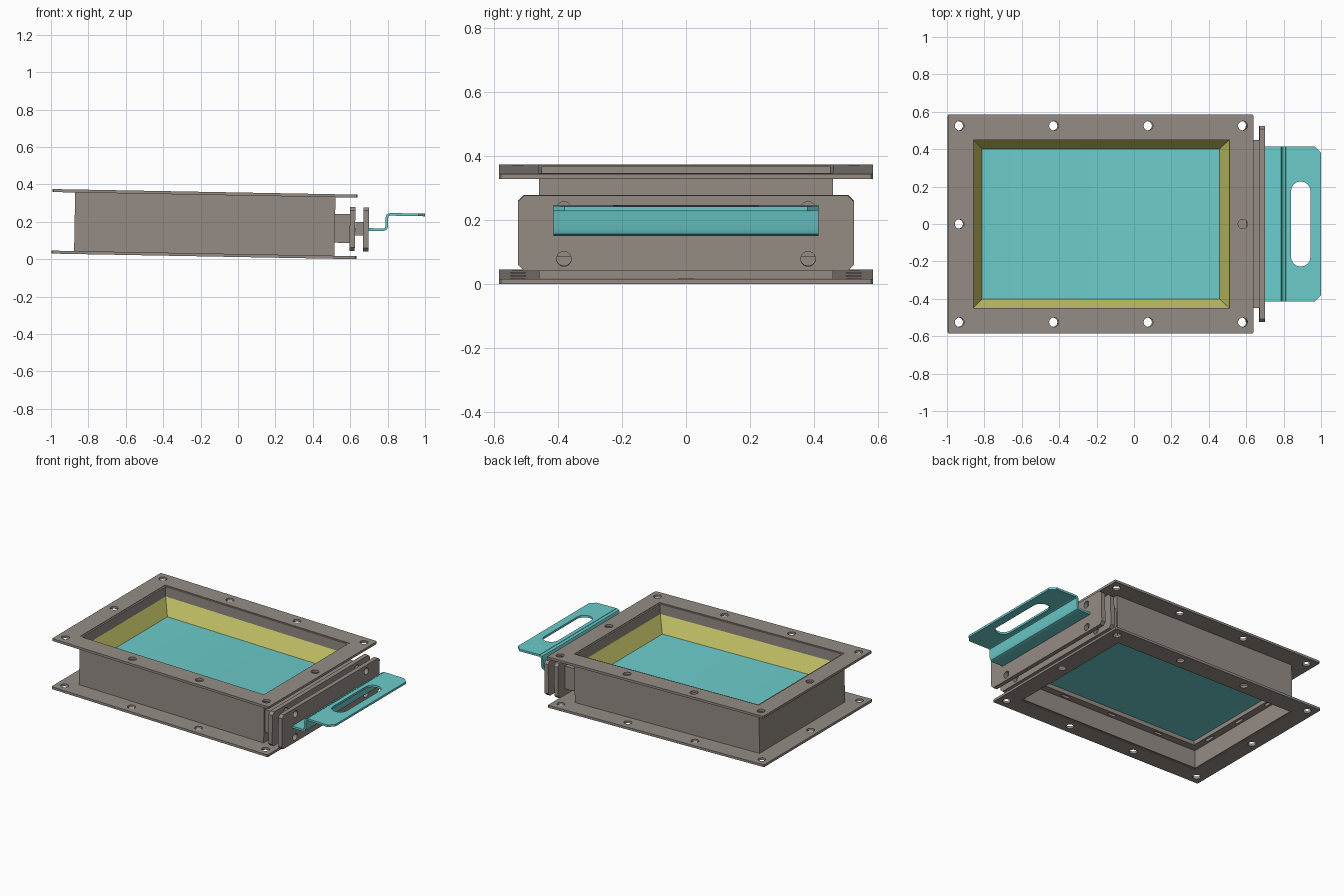
import bpy, bmesh, math
from mathutils import Matrix, Vector

cube = bpy.data.objects.get("Cube")
if cube:
    bpy.data.objects.remove(cube, do_unlink=True)


def material(name, rgb):
    m = bpy.data.materials.new(name)
    m.use_nodes = True
    m.diffuse_color = (*rgb, 1)
    m.node_tree.nodes["Principled BSDF"].inputs["Base Color"].default_value = (*rgb, 1)
    return m


GREY = material("warm grey steel", (0.30, 0.265, 0.235))
TEAL = material("teal blade", (0.15, 0.60, 0.60))
YELLOW = material("yellow seal", (0.60, 0.59, 0.145))

# The whole assembly leans slightly down toward its handle
TILT = Matrix.Rotation(0.0183, 4, 'Y')
# Orientation of the drawing plane: flat, facing x, or facing y
FLAT = Matrix.Identity(4)
FACE_X = Matrix(((0, 0, 1, 0), (1, 0, 0, 0), (0, 1, 0, 0), (0, 0, 0, 1)))
FACE_Y = Matrix.Rotation(math.pi / 2, 4, 'X')


def finish(name, mesh, mat):
    mesh.materials.clear()
    mesh.materials.append(mat)
    obj = bpy.data.objects.new(name, mesh)
    bpy.context.collection.objects.link(obj)
    obj.matrix_world = TILT
    bpy.ops.object.select_all(action='DESELECT')
    obj.select_set(True)
    bpy.context.view_layer.objects.active = obj
    bpy.ops.object.shade_smooth_by_angle(angle=math.radians(35))
    return obj


def rect(x0, x1, y0, y1, c=0):
    """Rectangle loop with optional corner chamfer c."""
    if c == 0:
        return [(x0, y0), (x1, y0), (x1, y1), (x0, y1)]
    return [(x0 + c, y0), (x1 - c, y0), (x1, y0 + c), (x1, y1 - c),
            (x1 - c, y1), (x0 + c, y1), (x0, y1 - c), (x0, y0 + c)]


def capsule(cx, cy, r, half=0.0, n=24):
    """Circle, or a slot stretched along its second axis."""
    pts = []
    for i in range(n):
        a = 2 * math.pi * (i + 0.5) / n
        pts.append((cx + r * math.cos(a), cy + r * math.sin(a) + math.copysign(half, math.sin(a))))
    return pts


def slab(name, loops, lo, hi, mat, plane=FLAT):
    """Extrude an outline with holes from lo to hi along the plane normal."""
    curve = bpy.data.curves.new(name, 'CURVE')
    curve.dimensions = '2D'
    curve.fill_mode = 'BOTH'
    curve.extrude = (hi - lo) / 2
    for loop in loops:
        s = curve.splines.new('POLY')
        s.points.add(len(loop) - 1)
        for p, (x, y) in zip(s.points, loop):
            p.co = (x, y, 0, 1)
        s.use_cyclic_u = True
    temp = bpy.data.objects.new(name + " outline", curve)
    bpy.context.collection.objects.link(temp)
    deps = bpy.context.evaluated_depsgraph_get()
    mesh = bpy.data.meshes.new_from_object(temp.evaluated_get(deps))
    bpy.data.objects.remove(temp, do_unlink=True)
    mesh.transform(plane @ Matrix.Translation((0, 0, (lo + hi) / 2)))
    bm = bmesh.new()
    bm.from_mesh(mesh)
    bmesh.ops.remove_doubles(bm, verts=bm.verts, dist=0.0001)
    bmesh.ops.recalc_face_normals(bm, faces=bm.faces)
    bm.to_mesh(mesh)
    bm.free()
    mesh.name = name
    return finish(name, mesh, mat)


# Flanges with bolt holes
outer = rect(-0.877, 0.515, -0.46, 0.46)
inner = rect(-0.866, 0.504, -0.45, 0.45)
bolts = [capsule(x, y, 0.025) for x in (-0.94, -0.435, 0.07, 0.575) for y in (-0.525, 0.525)]
bolts += [capsule(x, 0, 0.025) for x in (-0.94, 0.575)]
for name, z in (("bottom_flange", 0.012), ("top_flange", 0.341)):
    slab(name, [rect(-0.998, 0.633, -0.585, 0.585, 0.006), outer] + bolts, z, z + 0.016, GREY)

# Housing walls
slab("housing_walls", [outer, inner], 0.016, 0.353, GREY)

# Slotted ledge under the blade
slots = []
for y in (-0.28, 0, 0.28):
    for x in (-0.84, 0.48):
        slots.append(capsule(x, y, 0.01, 0.022, 12))
for x in (-0.55, -0.18, 0.19):
    for y in (-0.425, 0.425):
        slots.append([(x + v, y + u) for u, v in capsule(0, 0, 0.01, 0.022, 12)])
slab("blade_ledge", [inner, rect(-0.815, 0.455, -0.40, 0.40)] + slots, 0.137, 0.165, GREY)

# Sloped seal around the opening
bm = bmesh.new()
rings = []
for loop, z in ((inner, 0.18), (inner, 0.285), (rect(-0.815, 0.455, -0.40, 0.40), 0.18)):
    rings.append([bm.verts.new((x, y, z)) for x, y in loop])
for a, b in ((0, 1), (1, 2), (2, 0)):
    for i in range(4):
        j = (i + 1) % 4
        bm.faces.new((rings[a][i], rings[a][j], rings[b][j], rings[b][i]))
bmesh.ops.recalc_face_normals(bm, faces=bm.faces)
seal = bpy.data.meshes.new("sloped_seal")
bm.to_mesh(seal)
bm.free()
finish("sloped_seal", seal, YELLOW)

# Neck, end plates and spacer where the blade leaves the housing
slab("neck", [rect(-0.45, 0.45, 0.098, 0.252)], 0.514, 0.598, GREY, FACE_X)
slab("spacer", [rect(-0.45, 0.45, 0.138, 0.212)], 0.624, 0.668, GREY, FACE_X)
plate_bolts = [capsule(y, z, 0.023) for y in (-0.382, 0.382) for z in (0.092, 0.248)]
for name, x in (("inner_end_plate", 0.594), ("outer_end_plate", 0.667)):
    slab(name, [rect(-0.525, 0.525, 0.055, 0.29, 0.018)] + plate_bolts, x, x + 0.029, GREY, FACE_X)

# Sliding blade, with an upward bend leading to the grip
path = [(-0.866, 0.172), (0.775, 0.172), (0.787, 0.177), (0.792, 0.189),
        (0.792, 0.238), (0.796, 0.250), (0.808, 0.255)]
half = 0.007
sides = ([], [])
for i, p in enumerate(path):
    d = Vector(path[min(i + 1, len(path) - 1)]) - Vector(path[max(i - 1, 0)])
    if i in (1, 4):
        d = Vector(path[i]) - Vector(path[i - 1])
    n = Vector((-d.y, d.x)).normalized() * half
    sides[0].append(tuple(Vector(p) + n))
    sides[1].append(tuple(Vector(p) - n))
slab("sliding_blade", [sides[0] + sides[1][::-1]], -0.415, 0.415, TEAL, FACE_Y)

# Grip with hand slot
grip = [(0.808, -0.415), (0.960, -0.415), (0.995, -0.38),
        (0.995, 0.38), (0.960, 0.415), (0.808, 0.415)]
slab("grip", [grip, capsule(0.887, 0, 0.052, 0.175, 40)], 0.255 - half, 0.255 + half, TEAL)
